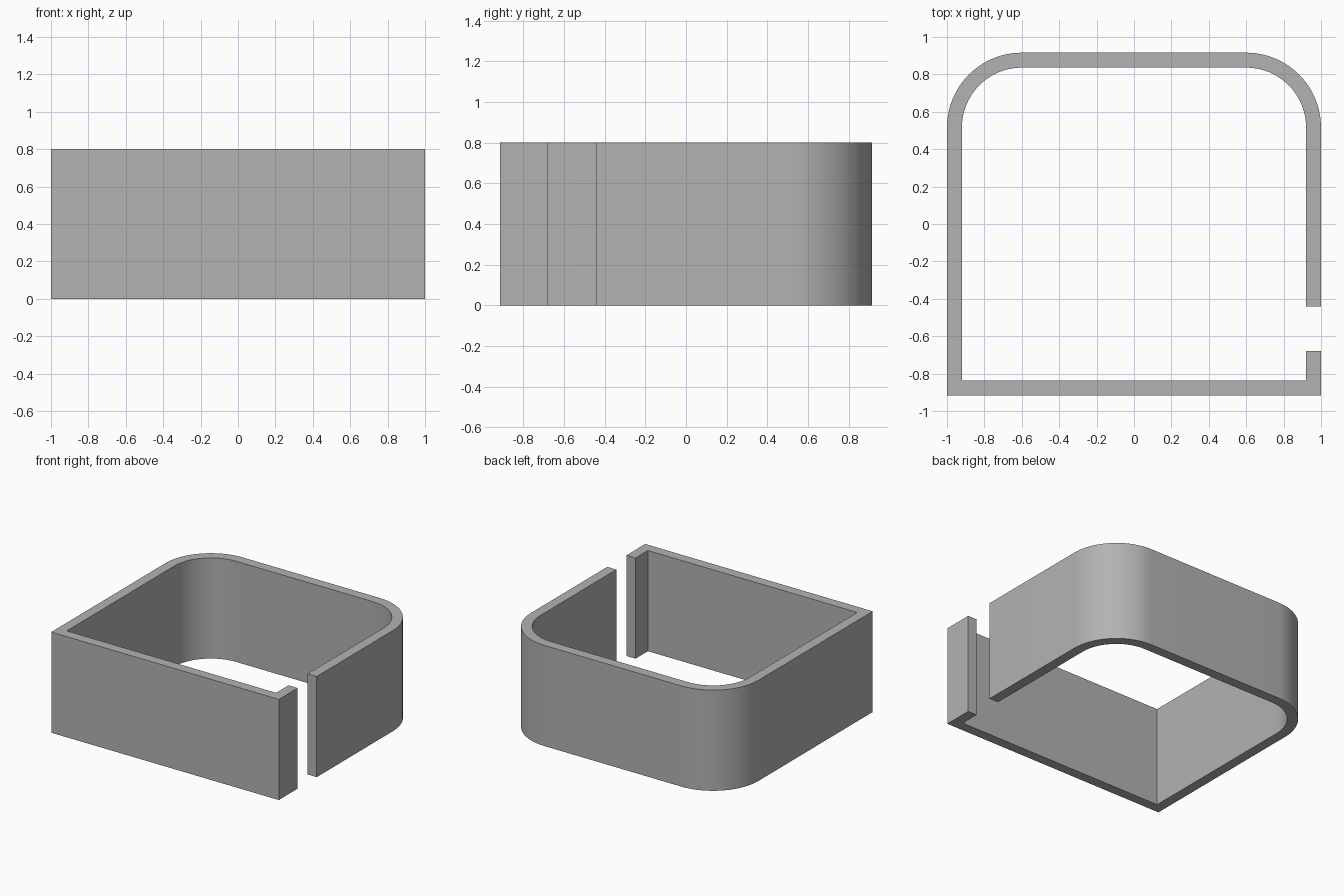
import bpy, bmesh, math

if "Cube" in bpy.data.objects:
    bpy.data.objects.remove(bpy.data.objects["Cube"])

HALF_X, HALF_Y, HEIGHT = 1.0, 0.916, 0.8
WALL, RADIUS = 0.08, 0.4
GAP_FRONT, GAP_BACK = -0.68, -0.44
STEPS = 24


def wall_line(inset):
    """Plan line from the back edge of the gap round to its front edge."""
    x, y, r = HALF_X - inset, HALF_Y - inset, RADIUS - inset
    cx, cy = HALF_X - RADIUS, HALF_Y - RADIUS
    pts = [(x, GAP_BACK)]
    for side, start in ((1, 0), (-1, 90)):
        for i in range(STEPS + 1):
            a = math.radians(start + 90 * i / STEPS)
            pts.append((side * cx + r * math.cos(a), cy + r * math.sin(a)))
    return pts + [(-x, -y), (x, -y), (x, GAP_FRONT)]


grey = bpy.data.materials.new("grey")
grey.diffuse_color = (0.45, 0.45, 0.45, 1)
grey.use_nodes = True
grey.node_tree.nodes["Principled BSDF"].inputs["Base Color"].default_value = grey.diffuse_color

# Open wall ring: strip of quads between outer and inner lines, raised to height
bm = bmesh.new()
outer = [bm.verts.new((x, y, 0)) for x, y in wall_line(0)]
inner = [bm.verts.new((x, y, 0)) for x, y in wall_line(WALL)]
for i in range(len(outer) - 1):
    bm.faces.new((outer[i], outer[i + 1], inner[i + 1], inner[i]))
raised = bmesh.ops.extrude_face_region(bm, geom=bm.faces[:], use_keep_orig=True)
bmesh.ops.translate(bm, vec=(0, 0, HEIGHT),
                    verts=[g for g in raised["geom"] if isinstance(g, bmesh.types.BMVert)])
bmesh.ops.recalc_face_normals(bm, faces=bm.faces[:])

mesh = bpy.data.meshes.new("wall_ring")
bm.to_mesh(mesh)
bm.free()
mesh.materials.append(grey)
ring = bpy.data.objects.new("wall_ring", mesh)
bpy.context.collection.objects.link(ring)

# Smooth the rounded corners, keep the square edges sharp
bpy.context.view_layer.objects.active = ring
ring.select_set(True)
bpy.ops.object.shade_smooth_by_angle(angle=math.radians(30))
